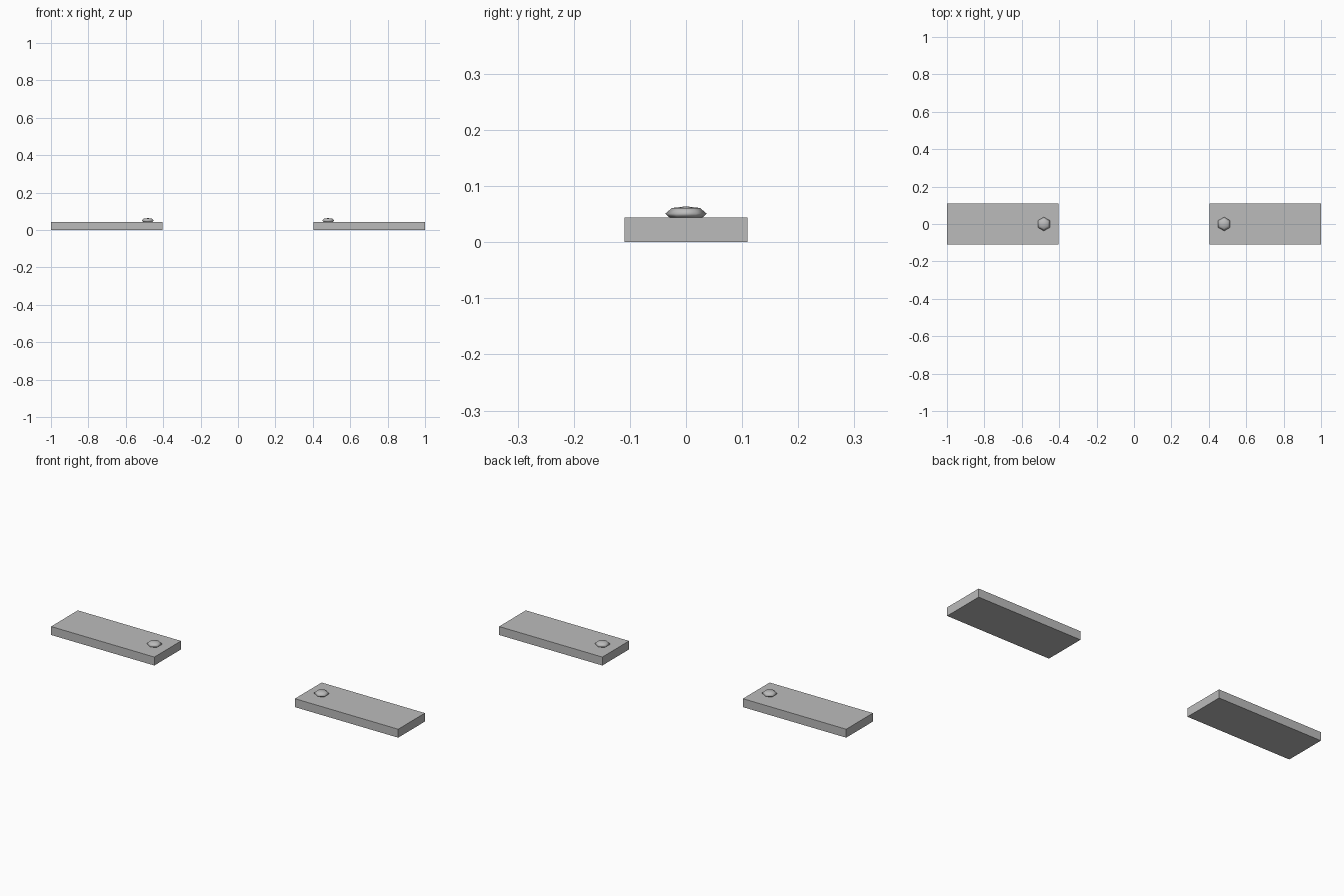
import bpy, bmesh, math

if "Cube" in bpy.data.objects:
    bpy.data.objects.remove(bpy.data.objects["Cube"])

grey = bpy.data.materials.new("grey")
grey.diffuse_color = (0.5, 0.5, 0.5, 1)
grey.use_nodes = True
grey.node_tree.nodes["Principled BSDF"].inputs["Base Color"].default_value = grey.diffuse_color

SLAB_TOP = 0.044
KNOB_X = 0.482
# knob outline: radius, height
KNOB = [(0.029, SLAB_TOP), (0.032, 0.046), (0.037, 0.051), (0.025, 0.061)]


def finish(name, bm):
    bmesh.ops.recalc_face_normals(bm, faces=bm.faces)
    mesh = bpy.data.meshes.new(name)
    bm.to_mesh(mesh)
    bm.free()
    mesh.materials.append(grey)
    obj = bpy.data.objects.new(name, mesh)
    bpy.context.collection.objects.link(obj)
    return obj


def slab(name, side):
    bm = bmesh.new()
    bmesh.ops.create_cube(bm, size=1)
    bmesh.ops.scale(bm, vec=(0.595, 0.22, SLAB_TOP), verts=bm.verts)
    bmesh.ops.translate(bm, vec=(side * 0.7025, 0, SLAB_TOP / 2), verts=bm.verts)
    finish(name, bm)


def knob(name, side):
    # six-sided domed stud with points along y
    bm = bmesh.new()
    rings = []
    for r, z in KNOB:
        angles = [math.radians(30 + 60 * i) for i in range(6)]
        rings.append([bm.verts.new((side * KNOB_X + r * math.cos(a), r * math.sin(a), z)) for a in angles])
    apex = bm.verts.new((side * KNOB_X, 0, 0.064))
    for i in range(6):
        j = (i + 1) % 6
        for low, high in zip(rings, rings[1:]):
            bm.faces.new((low[i], low[j], high[j], high[i]))
        bm.faces.new((rings[-1][i], rings[-1][j], apex))
    bm.faces.new(rings[0][::-1])
    obj = finish(name, bm)
    for p in obj.data.polygons:
        p.use_smooth = len(p.vertices) < 6


for label, side in (("left", -1), ("right", 1)):
    slab(label + "_slab", side)
    knob(label + "_knob", side)
